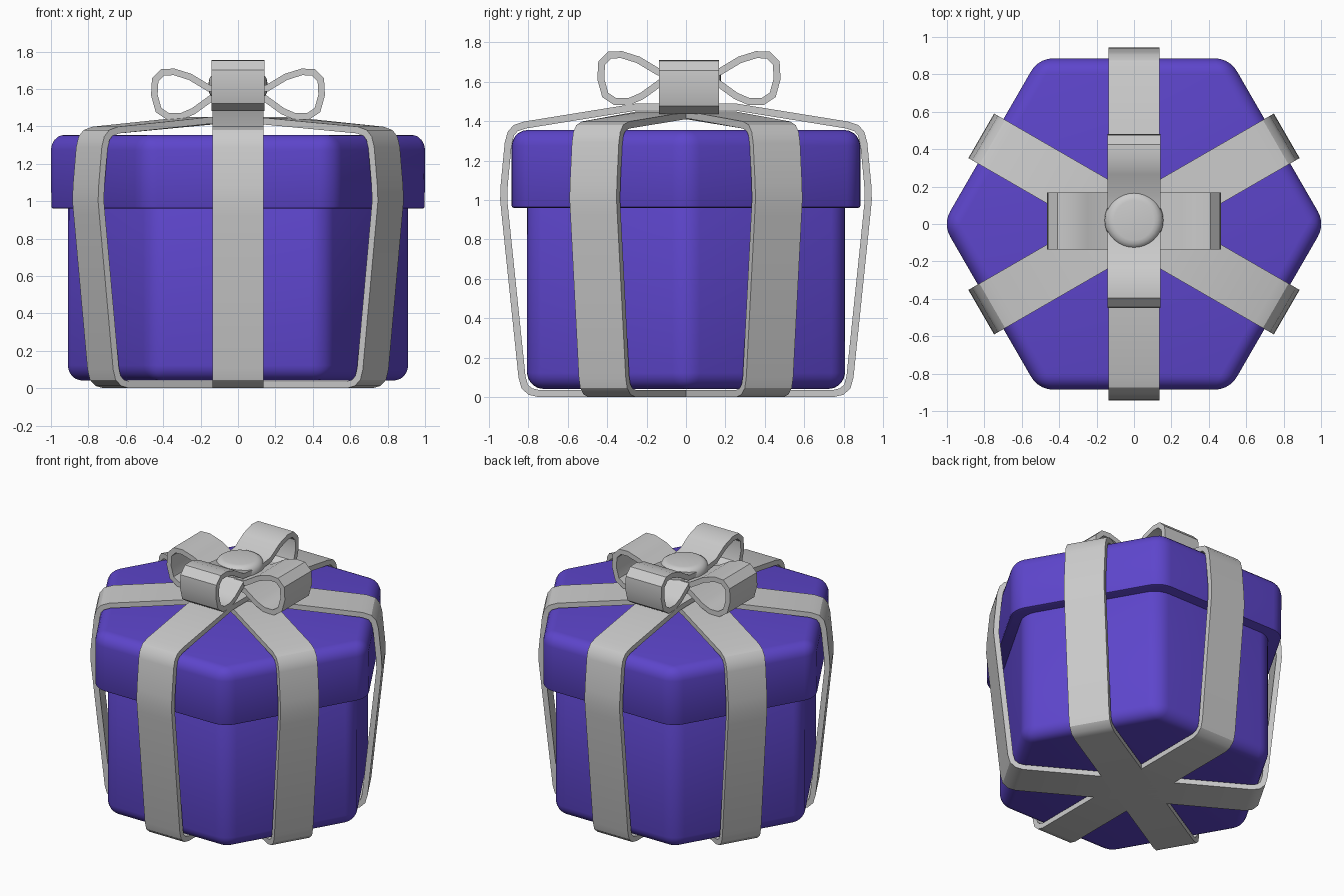
import bpy, bmesh
from math import sin, cos, radians, pi
from mathutils import Vector, Matrix

if "Cube" in bpy.data.objects:
    bpy.data.objects.remove(bpy.data.objects["Cube"])

purple = bpy.data.materials.new("purple")
purple.diffuse_color = (0.11, 0.06, 0.6, 1)
purple.use_nodes = True
purple.node_tree.nodes["Principled BSDF"].inputs["Base Color"].default_value = purple.diffuse_color


def finish(bm, name, mat=None, angle=35):
    bmesh.ops.recalc_face_normals(bm, faces=bm.faces)
    me = bpy.data.meshes.new(name)
    bm.to_mesh(me)
    bm.free()
    me.shade_smooth()
    me.set_sharp_from_angle(angle=radians(angle))
    if mat:
        me.materials.append(mat)
    ob = bpy.data.objects.new(name, me)
    bpy.context.collection.objects.link(ob)
    return ob


def hex_box(name, apothem, z0, z1, round_bottom):
    """Hexagonal prism, corners on the x axis, upright edges and one rim rounded."""
    bm = bmesh.new()
    r = apothem / cos(pi / 6)
    base = bm.faces.new([bm.verts.new((r * cos(i * pi / 3), r * sin(i * pi / 3), z0)) for i in range(6)])
    top = bmesh.ops.extrude_face_region(bm, geom=[base], use_keep_orig=True)["geom"]
    for v in top:
        if isinstance(v, bmesh.types.BMVert):
            v.co.z = z1
    bmesh.ops.recalc_face_normals(bm, faces=bm.faces)
    sharp_z = z1 if round_bottom else z0

    def on_sharp(e):
        return all(abs(v.co.z - sharp_z) < 1e-4 for v in e.verts)

    bmesh.ops.bevel(bm, geom=[e for e in bm.edges if not on_sharp(e)], offset=0.08,
                    segments=5, profile=0.5, affect='EDGES')
    bmesh.ops.bevel(bm, geom=[e for e in bm.edges if on_sharp(e)], offset=0.012,
                    segments=2, profile=0.5, affect='EDGES')
    return finish(bm, name, purple)


def strip(name, outline, thick, width, turn, loc=(0, 0, 0)):
    """Closed ribbon: outer outline (along, up) counter-clockwise, inset by thick."""
    bm = bmesh.new()
    pts = [Vector(p) for p in outline]
    n = len(pts)
    rings = []
    for i, p in enumerate(pts):
        a = (p - pts[i - 1]).normalized()
        b = (pts[(i + 1) % n] - p).normalized()
        na, nb = Vector((-a.y, a.x)), Vector((-b.y, b.x))
        m = (na + nb).normalized()
        q = p + m * thick / max(m.dot(na), 0.6)
        rings.append([bm.verts.new((c.x, s * width / 2, c.y))
                      for c, s in ((p, -1), (p, 1), (q, 1), (q, -1))])
    for i in range(n):
        a, b = rings[i], rings[(i + 1) % n]
        for k in range(4):
            bm.faces.new((a[k], a[(k + 1) % 4], b[(k + 1) % 4], b[k]))
    bm.transform(Matrix.Translation(loc) @ Matrix.Rotation(radians(turn), 4, 'Z'))
    return finish(bm, name, angle=30)


# Box and lid
hex_box("box_body", 0.807, 0.042, 1.0, True)
hex_box("box_lid", 0.885, 0.96, 1.355, False)

# Three ribbons wrapped right round the box
for name, turn, peak in (("ribbon_middle", 90, 1.49), ("ribbon_left", 30, 1.45),
                         ("ribbon_right", 150, 1.445)):
    half = [(0.75, 0), (0.80, 0.012), (0.835, 0.045), (0.85, 0.10), (0.935, 0.92), (0.943, 1.0),
            (0.94, 1.08), (0.92, 1.29), (0.905, 1.345), (0.875, 1.38), (0.82, 1.398), (0.25, peak)]
    loop = half + [(-x, z) for x, z in reversed(half)]
    strip(name, loop, 0.036, 0.275, turn)

# Four bow loops
bow = [(0.02, -0.03), (0.14, -0.035), (0.23, -0.10), (0.30, -0.13), (0.38, -0.13), (0.44, -0.09),
       (0.465, 0.0), (0.46, 0.09), (0.41, 0.14), (0.34, 0.143), (0.25, 0.115), (0.15, 0.055), (0.02, 0.04)]
for name, turn, z, width in (("bow_loop_right", 0, 1.566, 0.305), ("bow_loop_left", 180, 1.566, 0.305),
                             ("bow_loop_back", 90, 1.612, 0.282), ("bow_loop_front", 270, 1.612, 0.282)):
    strip(name, bow, 0.035, width, turn, (0, 0.015, z))

# Round knot in the middle of the bow
bm = bmesh.new()
bmesh.ops.create_cone(bm, cap_ends=True, segments=32, radius1=0.157, radius2=0.157, depth=0.14,
                      matrix=Matrix.Translation((0, 0.02, 1.615)))
rim = [e for e in bm.edges if abs(e.verts[0].co.z - e.verts[1].co.z) < 1e-4]
bmesh.ops.bevel(bm, geom=rim, offset=0.05, segments=4, profile=0.5, affect='EDGES')
finish(bm, "bow_knot")
